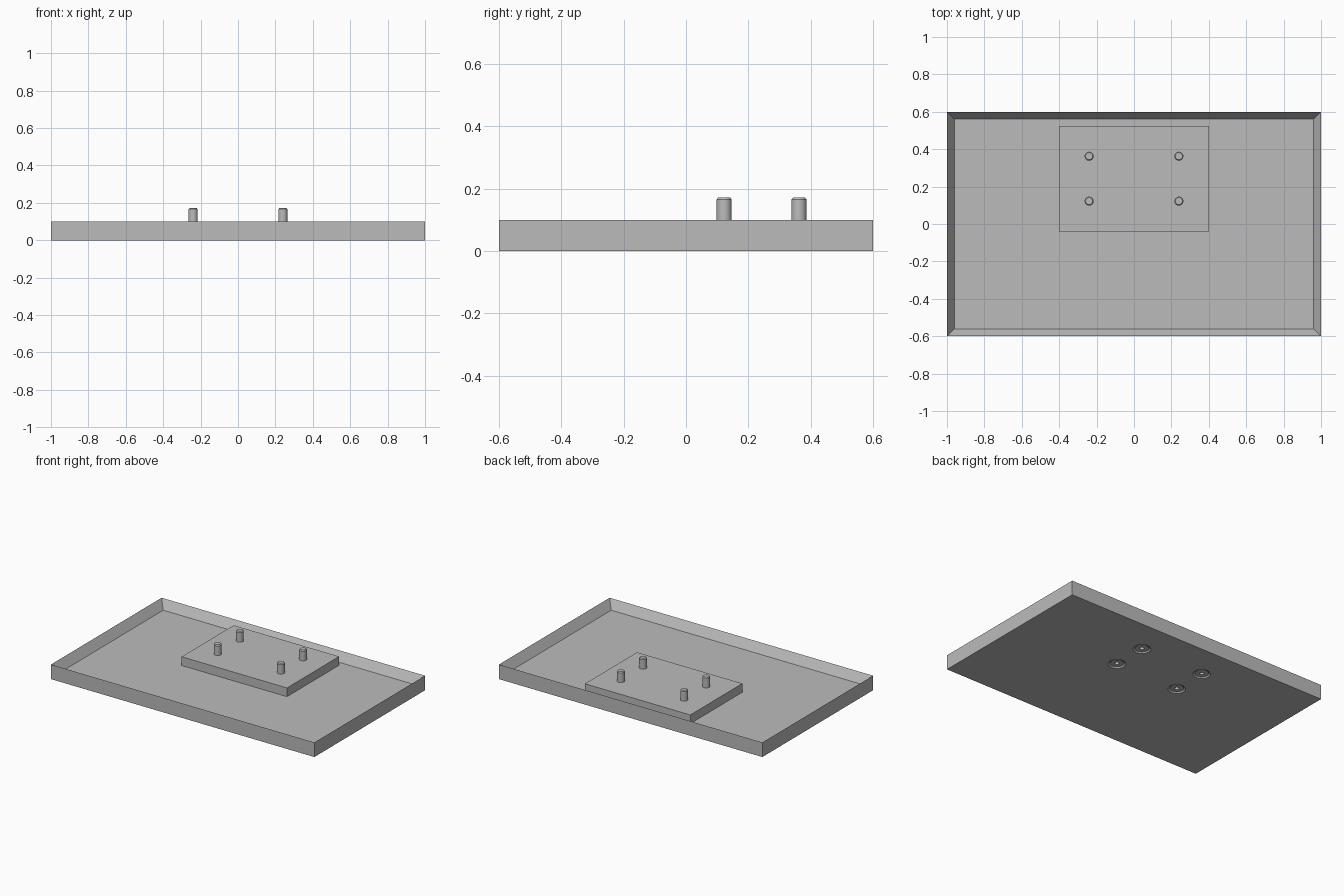
import bpy, bmesh, math
from mathutils import Vector, Matrix

cube = bpy.data.objects.get("Cube")
if cube:
    bpy.data.objects.remove(cube, do_unlink=True)

grey = bpy.data.materials.new("plain_grey")
grey.use_nodes = True
grey.diffuse_color = (0.5, 0.5, 0.5, 1)
grey.node_tree.nodes["Principled BSDF"].inputs["Base Color"].default_value = (0.5, 0.5, 0.5, 1)


def finish(name, bm):
    bmesh.ops.recalc_face_normals(bm, faces=bm.faces)
    mesh = bpy.data.meshes.new(name)
    bm.to_mesh(mesh)
    bm.free()
    mesh.materials.append(grey)
    obj = bpy.data.objects.new(name, mesh)
    bpy.context.collection.objects.link(obj)
    return obj


def box(x0, x1, y0, y1, z0, z1):
    bm = bmesh.new()
    bmesh.ops.create_cube(bm, size=1)
    bmesh.ops.scale(bm, vec=(x1 - x0, y1 - y0, z1 - z0), verts=bm.verts)
    bmesh.ops.translate(bm, vec=((x0 + x1) / 2, (y0 + y1) / 2, (z0 + z1) / 2), verts=bm.verts)
    return bm


def lathe(name, profile, location):
    """Revolve (radius, height) points about a vertical axis."""
    bm = bmesh.new()
    verts = [bm.verts.new((r, 0, z)) for r, z in profile]
    edges = [bm.edges.new(pair) for pair in zip(verts, verts[1:])]
    bmesh.ops.spin(bm, geom=verts + edges, cent=(0, 0, 0), axis=(0, 0, 1),
                   angle=math.tau, steps=32)
    bmesh.ops.remove_doubles(bm, verts=bm.verts, dist=0.0001)
    bmesh.ops.translate(bm, vec=location, verts=bm.verts)
    return finish(name, bm)


def activate(obj):
    bpy.ops.object.select_all(action='DESELECT')
    obj.select_set(True)
    bpy.context.view_layer.objects.active = obj


# Shallow tray: inset the top and sink it to leave a raised rim
bm = box(-1, 1, -0.6, 0.6, 0, 0.1)
top = max(bm.faces, key=lambda f: f.calc_center_median().z)
bmesh.ops.inset_region(bm, faces=[top], thickness=0.056)
bmesh.ops.translate(bm, vec=(0, 0, -0.06), verts=top.verts)
tray = finish("tray", bm)

# Mounting plate on the tray floor
plate = finish("mounting_plate", box(-0.4, 0.4, -0.04, 0.525, 0.04, 0.1))

# Screws through the plate, heads sunk into the underside
screw_profile = [(0, 0.172), (0.019, 0.172), (0.024, 0.166), (0.024, 0.03),
                 (0.043, 0.006), (0.014, 0.006), (0.014, 0.022), (0, 0.022)]
sink_profile = [(0, 0.03), (0.026, 0.03), (0.055, 0), (0.055, -0.02), (0, -0.02)]

for side, x in (("right", -0.24), ("left", 0.24)):
    for end, y in (("front", 0.1225), ("back", 0.3625)):
        sink = lathe("countersink_cutter", sink_profile, (x, y, 0))
        activate(tray)
        cut = tray.modifiers.new("countersink", 'BOOLEAN')
        cut.object = sink
        cut.solver = 'EXACT'
        bpy.ops.object.modifier_apply(modifier=cut.name)
        bpy.data.objects.remove(sink, do_unlink=True)

        screw = lathe(f"screw_{end}_{side}", screw_profile, (x, y, 0))
        activate(screw)
        bpy.ops.object.shade_smooth_by_angle(angle=math.radians(30))

activate(tray)
bpy.ops.object.shade_smooth_by_angle(angle=math.radians(30))
